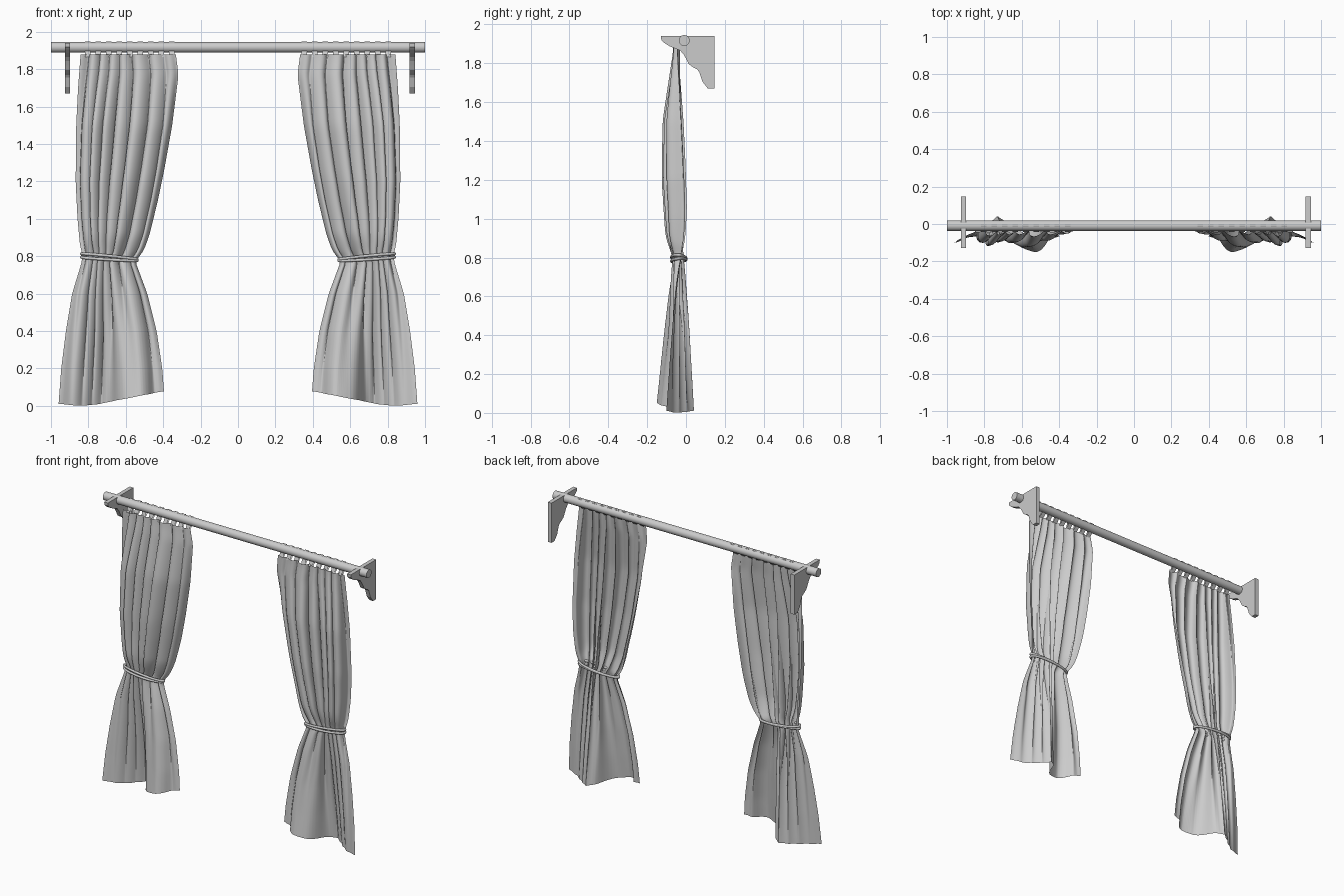
import bpy, bmesh, math
from math import sin, cos, pi

if "Cube" in bpy.data.objects:
    bpy.data.objects.remove(bpy.data.objects["Cube"])

grey = bpy.data.materials.new("soft_grey")
grey.use_nodes = True
grey.diffuse_color = (0.6, 0.6, 0.6, 1)
grey.node_tree.nodes["Principled BSDF"].inputs["Base Color"].default_value = (0.6, 0.6, 0.6, 1)

ROD_Y, ROD_Z, ROD_R = -0.009, 1.917, 0.028
TIE_Z = 0.79


def finish(bm, name, smooth=True):
    bmesh.ops.recalc_face_normals(bm, faces=bm.faces)
    mesh = bpy.data.meshes.new(name)
    bm.to_mesh(mesh)
    bm.free()
    mesh.materials.append(grey)
    for p in mesh.polygons:
        p.use_smooth = smooth
    obj = bpy.data.objects.new(name, mesh)
    bpy.context.collection.objects.link(obj)
    return obj


def add_sheet(bm, nu, nv, point, side):
    """Grid of quads from point(u, v), with x flipped by side."""
    rows = []
    for j in range(nv + 1):
        row = []
        for i in range(nu + 1):
            x, y, z = point(i / nu, j / nv)
            row.append(bm.verts.new((side * x, y, z)))
        rows.append(row)
    for a, b in zip(rows, rows[1:]):
        for i in range(nu):
            bm.faces.new((a[i], a[i + 1], b[i + 1], b[i]))


def linear(keys, t):
    if t <= keys[0][0]:
        return keys[0][1]
    for (a, p), (b, q) in zip(keys, keys[1:]):
        if t <= b:
            return p + (q - p) * (t - a) / (b - a)
    return keys[-1][1]


def soft(keys, t, h=0.03):
    return sum(linear(keys, t + h * k / 2) for k in range(-2, 3)) / 5


# Curtain outline, depth and fold strength by height
INNER = [(0, .39), (.2, .405), (.4, .435), (.6, .485), (.775, .55), (.8, .525), (.84, .5),
         (.92, .472), (1.1, .428), (1.27, .393), (1.5, .352), (1.77, .318), (1.9, .335)]
OUTER = [(0, .96), (.2, .945), (.4, .92), (.6, .887), (.77, .835), (.81, .832), (.86, .845),
         (1, .858), (1.2, .868), (1.5, .865), (1.7, .855), (1.9, .84)]
BACK = [(.6, -.035), (.8, -.028), (.9, -.01), (1.05, -.002), (1.3, -.01), (1.5, -.018), (1.87, -.043)]
BULGE = [(.5, .015), (.8, .02), (.9, .075), (1.05, .095), (1.2, .1), (1.5, .085), (1.75, .03), (1.87, .005)]
PLEAT = [(0, .004), (.3, .01), (.6, .018), (.78, .022), (.95, .028), (1.3, .025), (1.6, .02),
         (1.87, .013)]
HEM_Y = [(0, -.07), (.1, -.065), (.2, -.145), (.3, -.145), (.42, -.1), (.5, .01), (.56, .055),
         (.64, .035), (.82, -.045), (1, -.105)]
HEM_Z = [(0, .08), (.5, .025), (.62, .008), (.8, 0), (1, .012)]


def curtain_point(u, v):
    hem = soft(HEM_Z, u, .06)
    # rows gather closer around the tie
    z = hem + (1.88 - hem) * (v - .035 * sin(2 * pi * (v - .42)) * (1 - abs(2 * v - 1)))
    a, b = soft(INNER, z, .02), soft(OUTER, z, .02)
    edge = min(1, 8 * u * (1 - u))
    phase = 2 * pi * (7.5 * u + .35 * sin(8 * u + 1) + .1 * sin(2.5 * z + 9 * u))
    amp = soft(PLEAT, z) * (.85 + .3 * sin(11 * u + 2 * z))
    fold = amp * (sin(phase) + .3 * sin(phase * .5 + 1.3 + z))
    # two soft lobes bulge forward above the tie
    arch = 1 - abs(2 * u - 1) ** 3
    lobes = .85 - .3 * math.exp(-((u - .6) / .07) ** 2) + .4 * math.exp(-((u - .8) / .1) ** 2)
    bulge = soft(BULGE, z)
    y = soft(BACK, z) - bulge * arch * lobes + fold * (.3 + .7 * edge)
    # hem sways in one broad fold
    drop = max(0, (TIE_Z - z) / TIE_Z)
    y += (soft(HEM_Y, u, .04) - soft(BACK, z)) * drop ** .8
    across = u - .5 * bulge * sin(2 * pi * u)
    x = a + (b - a) * across + edge * .7 * amp * cos(phase + .6)
    return x, y, z


def rope_point(strand):
    def point(u, v):
        t, s = 2 * pi * u, 2 * pi * v
        lift = strand * (.005 * cos(t + .9) + .006)
        r = .008
        x = .688 + (.149 + r * cos(s)) * cos(t)
        y = -.037 + (.037 + r * cos(s)) * sin(t)
        return x, y, TIE_Z + .002 + .08 * (x - .688) + lift + r * sin(s)
    return point


# Hanging loop: narrow strip over the rod and back to the curtain heading
LOOP = [(0, -.042, 1.865), (.25, -.03, 1.893), (.42, -.018, 1.935), (.46, -.012, 1.947),
        (.54, .003, 1.947), (.58, .004, 1.935), (.75, -.01, 1.893), (1, -.035, 1.865)]
LOOP_Y = [(t, y) for t, y, z in LOOP]
LOOP_Z = [(t, z) for t, y, z in LOOP]


def loop_point(x0):
    return lambda u, v: (x0 + .03 * (u - .5), linear(LOOP_Y, v), linear(LOOP_Z, v))


for label, side in (("left", 1), ("right", -1)):
    bm = bmesh.new()
    add_sheet(bm, 200, 90, curtain_point, side)
    finish(bm, label + "_curtain")

    bm = bmesh.new()
    for strand in (-1, 1):
        add_sheet(bm, 64, 10, rope_point(strand), side)
    bmesh.ops.remove_doubles(bm, verts=bm.verts, dist=.0001)
    finish(bm, label + "_tie_rope")

    bm = bmesh.new()
    for i in range(9):
        add_sheet(bm, 2, 50, loop_point(.355 + i * .056), side)
    finish(bm, label + "_hanging_loops")

# Rod
bm = bmesh.new()
bmesh.ops.create_cone(bm, cap_ends=True, segments=32, radius1=ROD_R, radius2=ROD_R, depth=2)
for vert in bm.verts:
    x, y, z = vert.co
    vert.co = (z, y + ROD_Y, x + ROD_Z)
rod = finish(bm, "rod", smooth=False)
for p in rod.data.polygons:
    p.use_smooth = len(p.vertices) == 4
for e in rod.data.edges:
    ends = [rod.data.vertices[i].co.x for i in e.vertices]
    e.use_edge_sharp = abs(ends[0] - ends[1]) < .001

# Wall brackets: stepped profile extruded sideways
BRACKET = [(-.129, 1.941), (.147, 1.941), (.147, 1.669), (.113, 1.669), (.085, 1.705), (.068, 1.755),
           (.058, 1.768), (.035, 1.78), (.015, 1.795), (.002, 1.82), (-.012, 1.845),
           (-.03, 1.866), (-.06, 1.878), (-.085, 1.888), (-.112, 1.905), (-.127, 1.92)]
for label, x in (("left", .932), ("right", -.911)):
    bm = bmesh.new()
    face = bm.faces.new([bm.verts.new((x - .014, y, z)) for y, z in BRACKET])
    out = bmesh.ops.extrude_face_region(bm, geom=[face])
    moved = [g for g in out["geom"] if isinstance(g, bmesh.types.BMVert)]
    bmesh.ops.translate(bm, verts=moved, vec=(.028, 0, 0))
    finish(bm, label + "_bracket", smooth=False)
